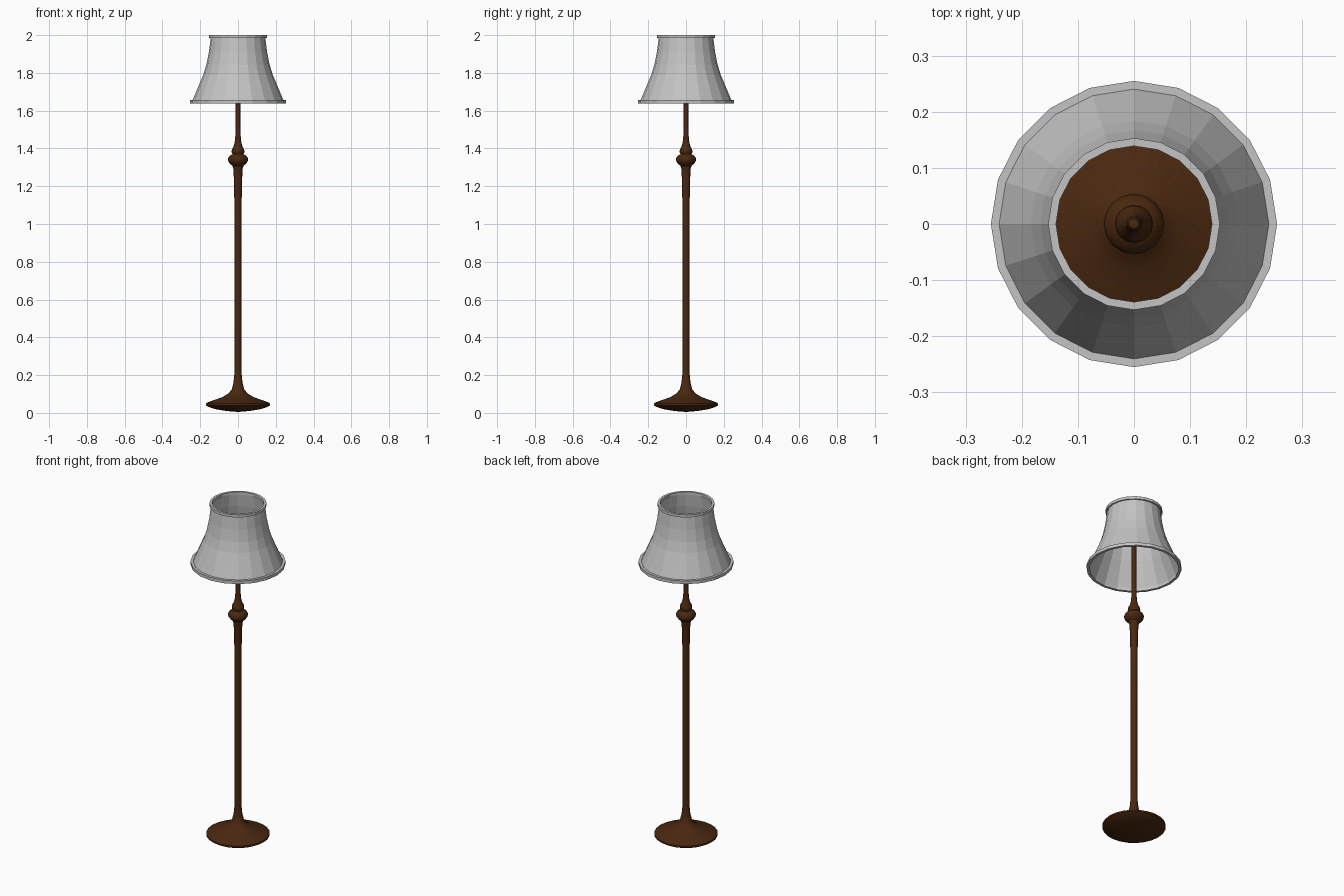
import bpy, bmesh, math

if "Cube" in bpy.data.objects:
    bpy.data.objects.remove(bpy.data.objects["Cube"])


def material(name, rgb):
    m = bpy.data.materials.new(name)
    m.diffuse_color = (*rgb, 1)
    m.use_nodes = True
    m.node_tree.nodes["Principled BSDF"].inputs["Base Color"].default_value = m.diffuse_color
    return m


wood = material("dark_wood", (0.068, 0.021, 0.005))
fabric = material("grey_fabric", (0.55, 0.55, 0.55))


def lathe(name, profile, mat, sides=20, closed=False, smooth=None):
    """Spin (radius, height) points around z; radius 0 makes a pole."""
    bm = bmesh.new()
    rings = []
    for r, z in profile:
        if r == 0:
            rings.append([bm.verts.new((0, 0, z))] * sides)
        else:
            rings.append([bm.verts.new((r * math.cos(i * math.tau / sides),
                                        r * math.sin(i * math.tau / sides), z))
                          for i in range(sides)])
    pairs = list(zip(rings, rings[1:]))
    if closed:
        pairs.append((rings[-1], rings[0]))
    for a, b in pairs:
        for i in range(sides):
            j = (i + 1) % sides
            bm.faces.new(list(dict.fromkeys((a[i], a[j], b[j], b[i]))))
    bmesh.ops.recalc_face_normals(bm, faces=bm.faces)
    me = bpy.data.meshes.new(name)
    bm.to_mesh(me)
    bm.free()
    me.materials.append(mat)
    ob = bpy.data.objects.new(name, me)
    bpy.context.collection.objects.link(ob)
    if smooth:
        bpy.ops.object.select_all(action='DESELECT')
        ob.select_set(True)
        bpy.context.view_layer.objects.active = ob
        bpy.ops.object.shade_smooth_by_angle(angle=math.radians(smooth))
    return ob


# Round foot flaring up into the pole
lathe("foot", [(0, 0.005), (0.06, 0.01), (0.12, 0.02), (0.155, 0.031),
               (0.17, 0.04), (0.17, 0.05), (0.155, 0.058), (0.12, 0.07),
               (0.08, 0.085), (0.05, 0.103), (0.033, 0.125), (0.024, 0.16),
               (0.019, 0.21)], wood, 24, smooth=30)

# Main pole, widening slightly towards the collar
lathe("pole", [(0.019, 0.21), (0.018, 0.7), (0.019, 1.1), (0.022, 1.24),
               (0.024, 1.29), (0.029, 1.305), (0.029, 1.315)], wood, 16, smooth=30)

# Turned knobs and collar
lathe("turned_knob", [(0.029, 1.308), (0.042, 1.318), (0.051, 1.33), (0.054, 1.342),
                      (0.049, 1.355), (0.036, 1.366), (0.029, 1.37), (0.034, 1.382),
                      (0.032, 1.395), (0.024, 1.41), (0.018, 1.43),
                      (0.014, 1.47)], wood, 16, smooth=40)

# Thin upper stem ending inside the shade
lathe("upper_stem", [(0.014, 1.47), (0.013, 1.6), (0.013, 1.8), (0.009, 1.812),
                     (0, 1.816)], wood, 12, smooth=40)

# Bell-shaped open shade
lathe("shade", [(0.245, 1.645), (0.226, 1.69), (0.205, 1.74), (0.184, 1.79),
                (0.167, 1.845), (0.154, 1.91), (0.144, 1.99)], fabric)

# Trim rings at both ends of the shade
for name, r0, r1, z0, z1 in (("shade_bottom_trim", 0.240, 0.255, 1.638, 1.656),
                             ("shade_top_trim", 0.139, 0.153, 1.984, 2.0)):
    lathe(name, [(r0, z0), (r1, z0), (r1, z1), (r0, z1)], fabric, closed=True)
